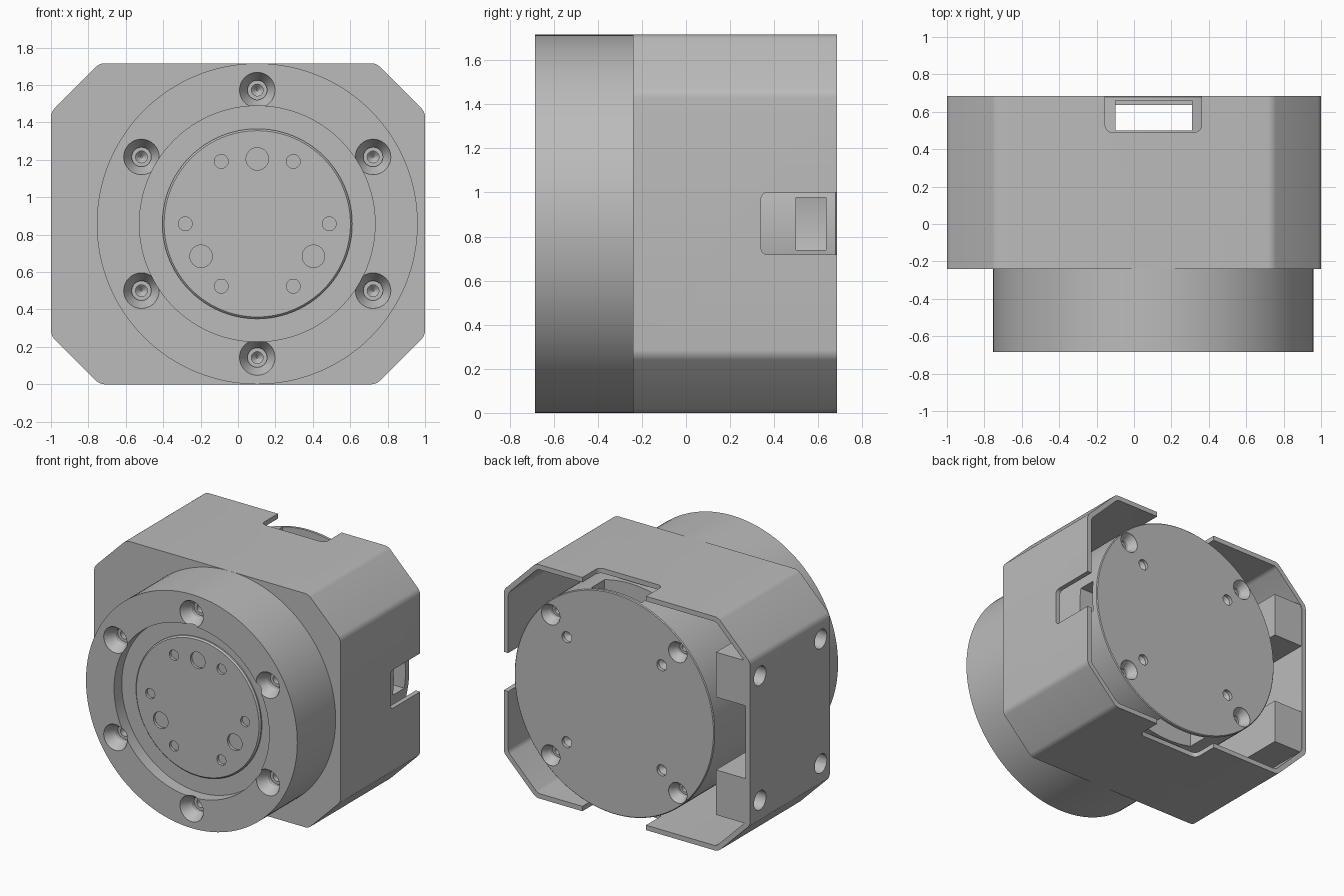
import bpy, bmesh, math
from mathutils import Vector, Matrix

if "Cube" in bpy.data.objects:
    bpy.data.objects.remove(bpy.data.objects["Cube"], do_unlink=True)

CX, CZ = 0.103, 0.858          # shaft axis
FRONT, STEP, BACK = -0.685, -0.24, 0.685
Y_AXIS, X_AXIS = Vector((0, 1, 0)), Vector((1, 0, 0))

grey = bpy.data.materials.new("machined grey")
grey.use_nodes = True
grey.diffuse_color = (0.5, 0.5, 0.5, 1)
grey.node_tree.nodes["Principled BSDF"].inputs["Base Color"].default_value = (0.5, 0.5, 0.5, 1)


def finish(name, bm):
    bmesh.ops.recalc_face_normals(bm, faces=bm.faces[:])
    mesh = bpy.data.meshes.new(name)
    bm.to_mesh(mesh)
    bm.free()
    mesh.materials.append(grey)
    obj = bpy.data.objects.new(name, mesh)
    bpy.context.collection.objects.link(obj)
    return obj


def lathe(name, profile, origin, axis=Y_AXIS, sides=96):
    """Revolve (radius, distance along axis) points and cap both ends."""
    bm = bmesh.new()
    rings = []
    for r, h in profile:
        angles = [math.tau * i / sides for i in range(sides)]
        rings.append([bm.verts.new((r * math.cos(a), r * math.sin(a), h)) for a in angles])
    for a, b in zip(rings, rings[1:]):
        for i in range(sides):
            j = (i + 1) % sides
            bm.faces.new((a[i], a[j], b[j], b[i]))
    bm.faces.new(rings[0])
    bm.faces.new(rings[-1])
    turn = Vector((0, 0, 1)).rotation_difference(axis).to_matrix().to_4x4()
    bm.transform(Matrix.Translation(origin) @ turn)
    return finish(name, bm)


def round_edges(bm, axis, radius):
    edges = [e for e in bm.edges
             if abs((e.verts[0].co - e.verts[1].co).normalized()[axis]) > 0.99]
    bmesh.ops.bevel(bm, geom=edges, offset=radius, segments=4, profile=0.5, affect='EDGES')


def box(name, x, y, z, round_axis=None, radius=0.04):
    bm = bmesh.new()
    bmesh.ops.create_cube(bm, size=1)
    for v in bm.verts:
        v.co = [(lo + hi) / 2 + c * (hi - lo) for c, (lo, hi) in zip(v.co, (x, y, z))]
    if round_axis is not None:
        round_edges(bm, round_axis, radius)
    return finish(name, bm)


def octagon_prism(name, inset, y0, y1, radius):
    """Rectangle with cut corners, run along the shaft."""
    w, h = 1 - inset, CZ - inset
    c = 0.26 - 0.586 * inset
    pts = [(w, h - c), (w - c, h), (c - w, h), (-w, h - c),
           (-w, c - h), (c - w, -h), (w - c, -h), (w, c - h)]
    bm = bmesh.new()
    face = bm.faces.new([bm.verts.new((px, y0, CZ + pz)) for px, pz in pts])
    out = bmesh.ops.extrude_face_region(bm, geom=[face])
    bmesh.ops.translate(bm, vec=(0, y1 - y0, 0),
                        verts=[g for g in out["geom"] if isinstance(g, bmesh.types.BMVert)])
    round_edges(bm, 1, radius)
    return finish(name, bm)


def cut(obj, cutters):
    for c in cutters:
        mod = obj.modifiers.new("cut", 'BOOLEAN')
        mod.operation, mod.solver, mod.object = 'DIFFERENCE', 'EXACT', c
    graph = bpy.context.evaluated_depsgraph_get()
    mesh = bpy.data.meshes.new_from_object(obj.evaluated_get(graph))
    obj.modifiers.clear()
    obj.data = mesh
    for c in cutters:
        bpy.data.objects.remove(c, do_unlink=True)


def polar(radius, degrees, y):
    a = math.radians(degrees)
    return Vector((CX + radius * math.cos(a), y, CZ + radius * math.sin(a)))


def hole(r, depth, place, axis=Y_AXIS):
    return lathe("cutter", [(r, -0.02), (r, depth), (r * 0.15, depth + r * 0.5)], place, axis, 32)


def screw_seat(r, place, axis=Y_AXIS):
    """Tapered seat with a stepped bore."""
    pts = [(r, -0.02), (r, 0.005), (r * 0.55, r * 0.8), (r * 0.55, r * 1.1),
           (r * 0.33, r * 1.1), (r * 0.33, r * 1.6), (r * 0.05, r * 1.9)]
    return lathe("cutter", pts, place, axis, 32)


# Front flange with a shallow recess and six screw seats
axis_origin = Vector((CX, 0, CZ))
flange = lathe("front_flange", [(0.63, -0.595), (0.63, FRONT), (CZ, FRONT), (CZ, STEP)],
               axis_origin, sides=128)
cut(flange, [screw_seat(0.095, polar(0.715, 30 + 60 * i, FRONT)) for i in range(6)])

# Output hub with threaded and dowel holes
HUB = -0.615
hub = lathe("output_hub", [(0.498, HUB), (0.508, HUB + 0.01), (0.508, -0.55)], axis_origin)
cut(hub, [hole(0.037, 0.03, polar(0.385, 60 * i, HUB)) for i in range(6)]
    + [lathe("cutter", [(0.06, -0.02), (0.06, 0.05)], polar(0.347, 90 + 120 * i, HUB), sides=32)
       for i in range(3)])

# Thin octagonal case, open at the back, notched on three sides
case = octagon_prism("outer_case", 0, STEP, BACK, 0.025)
rim = (0.49, 0.9)
case_cuts = [octagon_prism("cutter", 0.036, STEP + 0.04, BACK + 0.1, 0.02),
             box("cutter", (-0.155, 0.362), rim, (1.6, 1.9), 2),
             box("cutter", (-0.155, 0.362), rim, (-0.2, 0.12), 2),
             box("cutter", (0.9, 1.2), (0.34, 0.9), (0.718, 1.0), 0, 0.03)]
mount_spots = [(y, CZ + s * 0.457) for y in (-0.135, 0.57) for s in (-1, 1)]
case_cuts += [lathe("cutter", [(0.07, -0.05), (0.07, 0.1)], Vector((-1, y, z)), X_AXIS, 32)
              for y, z in mount_spots]
cut(case, case_cuts)

# Mounting blocks behind the drilled side wall
blocks = []
for label, z0, z1 in (("upper", 1.125, 1.455), ("lower", 0.261, 0.591)):
    block = box(label + "_mounting_block", (-0.97, -0.72), (STEP + 0.03, BACK - 0.005), (z0, z1))
    cut(block, [hole(0.07, 0.16, Vector((-1, y, z)), X_AXIS)
                for y, z in mount_spots if z0 < z < z1])
    blocks.append(block)

# Hollow motor housing with cable windows and a screwed back lid
housing = lathe("motor_housing", [(0.812, STEP + 0.01), (0.812, BACK - 0.006), (0.806, BACK)],
                axis_origin, sides=128)
window = (0.5, 0.66)
housing_cuts = [lathe("cutter", [(0.62, 0.45), (0.62, 0.635)], axis_origin),
                box("cutter", (-0.1, 0.31), window, (CZ + 0.55, 1.8)),
                box("cutter", (-0.1, 0.31), window, (-0.1, CZ - 0.55)),
                box("cutter", (CX + 0.55, 1.0), (0.5, 0.635), (0.738, 0.978))]
for i in range(4):
    housing_cuts.append(screw_seat(0.075, polar(0.73, 45 + 90 * i, BACK), -Y_AXIS))
    housing_cuts.append(hole(0.04, 0.025, polar(0.545, 45 + 90 * i, BACK), -Y_AXIS))
cut(housing, housing_cuts)

# Smooth the round walls, keep the machined edges crisp
bpy.ops.object.select_all(action='DESELECT')
for part in [flange, hub, case, housing] + blocks:
    part.select_set(True)
bpy.context.view_layer.objects.active = flange
bpy.ops.object.shade_smooth_by_angle(angle=math.radians(25))
